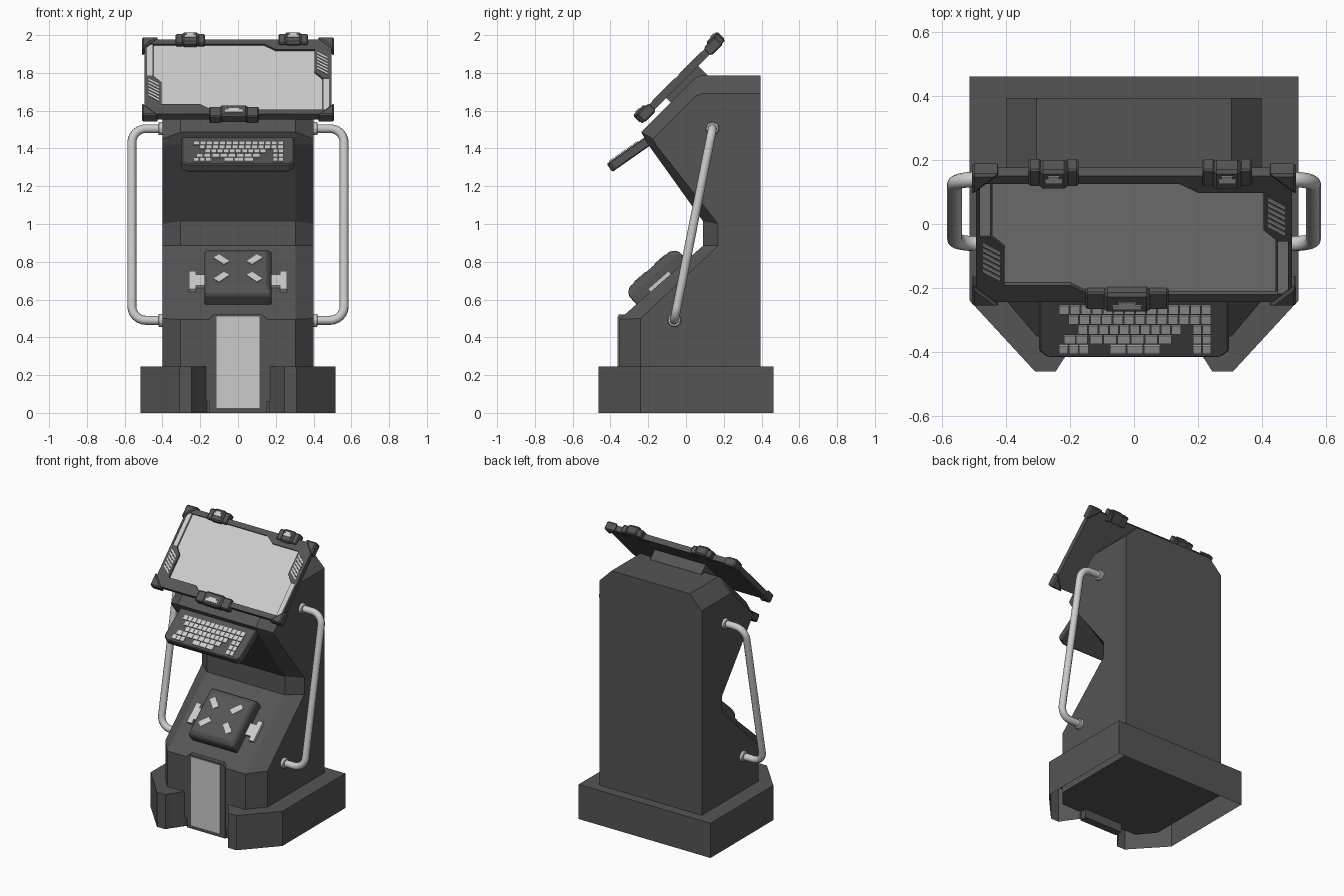
import bpy, bmesh, math
from mathutils import Matrix, Vector

if "Cube" in bpy.data.objects:
    bpy.data.objects.remove(bpy.data.objects["Cube"])


def material(name, v):
    m = bpy.data.materials.new(name)
    m.diffuse_color = (v, v, v, 1)
    m.use_nodes = True
    m.node_tree.nodes["Principled BSDF"].inputs["Base Color"].default_value = m.diffuse_color
    return m


DARK, LIGHT = material("dark_metal", 0.09), material("light_panel", 0.6)


def frame(y, z, deg):
    """Working plane: local x = world x, local y runs up the slope, local z is its normal."""
    return Matrix.Translation((0, y, z)) @ Matrix.Rotation(math.radians(deg), 4, 'X')


def finish(name, bm, mat, bevel=0, segs=1):
    bmesh.ops.recalc_face_normals(bm, faces=bm.faces)
    me = bpy.data.meshes.new(name)
    bm.to_mesh(me)
    bm.free()
    me.materials.append(mat)
    ob = bpy.data.objects.new(name, me)
    bpy.context.collection.objects.link(ob)
    if bevel:
        b = ob.modifiers.new("bevel", 'BEVEL')
        b.width, b.segments, b.limit_method = bevel, segs, 'ANGLE'
    return ob


def loft(bm, rings, cap0=True, cap1=True):
    """Join equal-length point loops into a shell."""
    vs = [[bm.verts.new(p) for p in r] for r in rings]
    n = len(vs[0])
    for a, b in zip(vs, vs[1:]):
        for i in range(n):
            bm.faces.new((a[i], a[(i + 1) % n], b[(i + 1) % n], b[i]))
    if cap0:
        bm.faces.new(vs[0])
    if cap1:
        bm.faces.new(vs[-1])


def prisms(name, polys, n0, n1, M, mat=DARK, bevel=0, open_bottom=False):
    """Extrude one or more outlines from n0 to n1 along the plane's normal."""
    bm = bmesh.new()
    for pts in polys:
        loft(bm, [[M @ Vector((x, y, n)) for x, y in pts] for n in (n0, n1)], not open_bottom)
    return finish(name, bm, mat, bevel)


def rect(x0, x1, y0, y1):
    return [(x0, y0), (x1, y0), (x1, y1), (x0, y1)]


def mirror(pts):
    return [(-x, y) for x, y in pts]


def turn(pts):
    return [(-x, -y) for x, y in pts]


# Base plinth, hollow underneath, notched at the front
half = [(0.515, 0.462), (0.515, -0.24), (0.31, -0.462), (0.245, -0.462), (0.225, -0.43), (0.165, -0.345)]
prisms("base", [half + mirror(half)[::-1]], 0, 0.245, Matrix(), open_bottom=True)

# Cabinet body: central profile with chamfered sides
inner = [(0.395, 0.06), (0.395, 1.785), (0.075, 1.785), (0.045, 1.77), (-0.237, 1.486), (-0.2, 1.42),
         (0.09, 1.015), (0.09, 0.885), (-0.353, 0.495), (-0.353, 0.06)]
outer = [(0.395, 0.06), (0.395, 1.69), (0.085, 1.69), (0.055, 1.68), (-0.175, 1.45), (-0.16, 1.42),
         (0.17, 1.0), (0.17, 0.885), (-0.24, 0.5), (-0.24, 0.06)]
bm = bmesh.new()
loft(bm, [[(x, y, z) for y, z in p] for x, p in ((-0.4, outer), (-0.305, inner), (0.305, inner), (0.4, outer))])
finish("cabinet_body", bm, DARK)

# Front access panel
P = frame(-0.345, 0, 90)
prisms("front_panel_frame", [[(-0.15, 0.0), (0.15, 0.0), (0.15, 0.5), (0.13, 0.52), (-0.13, 0.52), (-0.15, 0.5)]],
       -0.04, 0.013, P)
prisms("front_panel", [rect(-0.113, 0.113, 0.025, 0.51)], 0, 0.017, P, LIGHT)

# Tilted display: back plate, stepped frame, screen
S = frame(-0.033, 1.765, 45)
prisms("display_back", [rect(-0.495, 0.495, -0.28, 0.28)], -0.018, 0.004, S)
bar = [(-0.495, 0.28), (0.495, 0.28), (0.495, 0.205), (0.2, 0.205), (0.14, 0.245), (-0.495, 0.245)]
hatch_block = [(-0.49, 0.01), (-0.45, 0.01), (-0.405, -0.04), (-0.405, -0.21), (-0.49, -0.21)]
side = rect(-0.495, -0.482, -0.25, 0.25)
prisms("display_frame", [f(p) for p in (bar, hatch_block, side) for f in (list, turn)], 0.002, 0.02, S)
prisms("screen", [rect(-0.445, 0.445, -0.25, 0.25)], 0.002, 0.008, S, LIGHT)
strip = rect(-0.482, -0.45, 0.01, 0.245)
prisms("display_side_strips", [strip, turn(strip)], 0.004, 0.016, S, LIGHT)
slats = []
for i in range(6):
    y = -0.045 - i * 0.023
    s = [(-0.475, y + 0.03), (-0.475, y + 0.017), (-0.418, y - 0.025), (-0.418, y - 0.012)]
    slats += [s, turn(s)]
prisms("display_slats", slats, 0.018, 0.024, S, LIGHT)

# Display corner guards and rear mount
tri = [(0.508, 0.293), (0.42, 0.293), (0.508, 0.2)]
corners = [[(x * a, y * b) for x, y in tri] for a in (1, -1) for b in (1, -1)]
prisms("corner_guards", corners, -0.03, 0.03, S, bevel=0.008)
prisms("display_mount", [rect(-0.2, 0.2, -0.12, 0.12)], -0.09, -0.015, S)

# Display clips
for name, cx, v, w, d in (("clip_top_left", -0.252, 0.285, 0.078, 1), ("clip_top_right", 0.292, 0.285, 0.078, 1),
                          ("clip_bottom", -0.022, -0.275, 0.13, -1)):
    lo, hi = v - 0.045, v + 0.03
    if d < 0:
        lo, hi = v - 0.03, v + 0.045
    prisms(name + "_base", [rect(cx - w, cx - w * 0.5, lo, hi), rect(cx + w * 0.5, cx + w, lo, hi)],
           -0.025, 0.03, S, bevel=0.006)
    prisms(name + "_bridge", [rect(cx - w * 0.55, cx + w * 0.55, lo - 0.005, hi + 0.005)], -0.02, 0.042, S, bevel=0.01)
    prisms(name + "_cap", [rect(cx - w * 0.35, cx + w * 0.35, v - 0.014, v + 0.004),
                           rect(cx - w * 0.22, cx + w * 0.22, v + 0.004, v + 0.016)], 0.04, 0.046, S, LIGHT)

# Keyboard shelf and keys
K = frame(-0.42, 1.318, 35)
prisms("keyboard_shelf", [[(-0.27, 0), (0.27, 0), (0.298, 0.025), (0.298, 0.3), (-0.298, 0.3), (-0.298, 0.025)]],
       -0.052, 0, K, bevel=0.006)
rows = [[(-0.235, 0.245, 14)], [(-0.205, 0.245, 13)], [(-0.175, 0.15, 10), (0.185, 0.245, 2)],
        [(-0.22, -0.142, 2), (-0.138, 0.12, 6), (0.185, 0.245, 2)],
        [(-0.235, -0.14, 3), (-0.075, 0.085, 3), (0.185, 0.245, 2)]]
keys = []
for r, row in enumerate(rows):
    y = 0.187 - r * 0.038
    for x0, x1, n in row:
        w = (x1 - x0) / n
        keys += [rect(x0 + i * w, x0 + (i + 1) * w - 0.003, y - 0.016, y + 0.016) for i in range(n)]
prisms("keys", keys, -0.002, 0.006, K, LIGHT)

# Control box on the lower slope, with four markers and side tabs
C = frame(-0.353, 0.495, 41.4)
bm = bmesh.new()
levels = [(0.178, 0.12, 0.475, -0.02), (0.178, 0.12, 0.475, 0.055), (0.172, 0.128, 0.465, 0.075), (0.15, 0.155, 0.437, 0.094)]
loft(bm, [[C @ Vector((x, y, n)) for x, y in rect(-w, w, a, b)] for w, a, b, n in levels])
finish("control_box", bm, DARK, 0.008, 2)
marks = []
for a in (1, -1):
    for b in (1, -1):
        m = [(0.045, 0.055), (0.075, 0.03), (0.13, 0.085), (0.1, 0.11)]
        marks.append([(x * a, 0.3 + y * b) for x, y in m])
prisms("control_markers", marks, 0.09, 0.098, C, LIGHT)
tabs = [rect(0.17, 0.222, 0.25, 0.335), rect(0.222, 0.26, 0.22, 0.365)]
prisms("control_tabs", tabs + [mirror(t) for t in tabs], -0.01, 0.02, C, LIGHT)

# Side handles: bent tube with collars, mirrored
top, bot = Vector((0, 0.14, 1.505)), Vector((0, -0.062, 0.49))
X, R = 0.562, 0.075
path = [Vector((0.39, top.y, top.z))]
for end, other in ((top, bot), (bot, top)):
    corner = Vector((X, end.y, end.z))
    a, b = corner - Vector((R, 0, 0)), corner + (other - end).normalized() * R
    arc = []
    for i in range(7):
        t = i / 6 * math.pi / 2
        arc.append(corner + (a - corner) * (1 - math.sin(t)) + (b - corner) * (1 - math.cos(t)))
    path += arc if end is top else arc[::-1]
path.append(Vector((0.39, bot.y, bot.z)))
for side_name, s in (("right", 1), ("left", -1)):
    cu = bpy.data.curves.new(side_name + "_handle", 'CURVE')
    cu.dimensions = '3D'
    cu.bevel_depth, cu.bevel_resolution, cu.use_fill_caps = 0.024, 3, True
    sp = cu.splines.new('POLY')
    sp.points.add(len(path) - 1)
    for p, q in zip(sp.points, path):
        p.co = (q.x * s, q.y, q.z, 1)
    cu.materials.append(LIGHT)
    bpy.context.collection.objects.link(bpy.data.objects.new(side_name + "_handle", cu))
    for label, e in (("upper", top), ("lower", bot)):
        bm = bmesh.new()
        bmesh.ops.create_cone(bm, cap_ends=True, segments=12, radius1=0.036, radius2=0.036, depth=0.04,
                              matrix=Matrix.Translation((s * 0.402, e.y, e.z)) @ Matrix.Rotation(math.pi / 2, 4, 'Y'))
        finish(f"{side_name}_{label}_collar", bm, LIGHT, 0.005)
